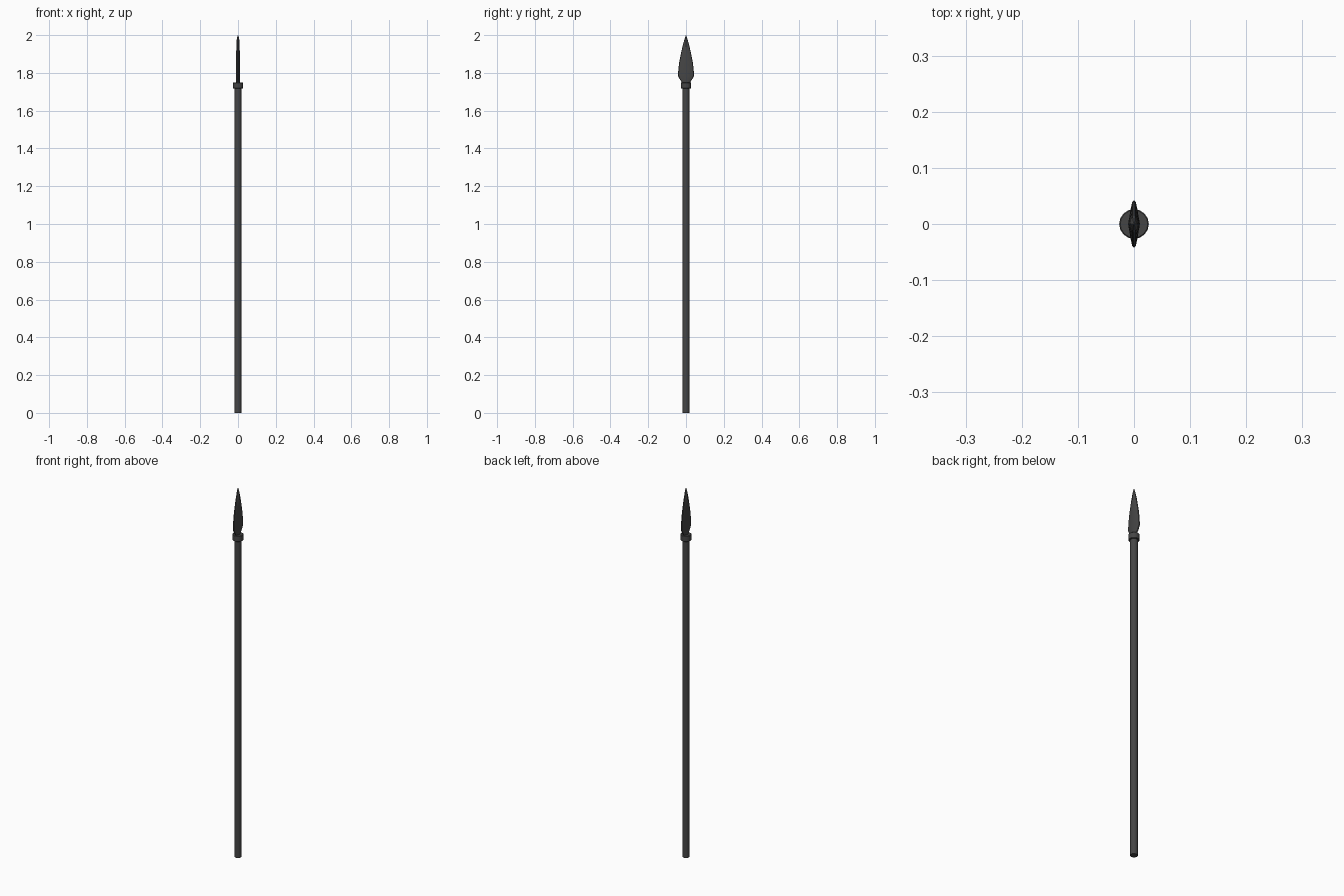
import bpy, bmesh
from math import radians

if "Cube" in bpy.data.objects:
    bpy.data.objects.remove(bpy.data.objects["Cube"])

dark = bpy.data.materials.new("dark_grey")
dark.diffuse_color = (0.06, 0.06, 0.06, 1)
dark.use_nodes = True
dark.node_tree.nodes["Principled BSDF"].inputs["Base Color"].default_value = dark.diffuse_color


def finish(obj, name, angle):
    obj.name = name
    obj.data.materials.append(dark)
    bpy.ops.object.select_all(action='DESELECT')
    obj.select_set(True)
    bpy.context.view_layer.objects.active = obj
    bpy.ops.object.shade_smooth_by_angle(angle=radians(angle))


def rod(name, radius, z0, z1, bevel=0.0):
    bpy.ops.mesh.primitive_cylinder_add(vertices=16, radius=radius, depth=z1 - z0,
                                        location=(0, 0, (z0 + z1) / 2))
    obj = bpy.context.object
    if bevel:
        mod = obj.modifiers.new("edge", 'BEVEL')
        mod.width = bevel
        mod.segments = 1
    finish(obj, name, 35)


# Shaft and the collar that holds the head
rod("shaft", 0.0185, 0.0, 1.735)
rod("collar", 0.0265, 1.717, 1.749, 0.002)

# Leaf-shaped blade: (height, half width in y, half thickness in x)
profile = [(1.735, 0.018, 0.010), (1.752, 0.023, 0.0105), (1.768, 0.034, 0.0105),
           (1.785, 0.0425, 0.0105), (1.82, 0.0405, 0.0105), (1.86, 0.0355, 0.010),
           (1.90, 0.0275, 0.0095), (1.94, 0.0185, 0.009), (1.975, 0.009, 0.007),
           (1.99, 0.004, 0.004)]
# Cross-section as fractions: thick ridge in the middle, blunt thin edges
section = [(1, 0), (0.55, 0.65), (0.3, 0.93), (0, 1), (-0.3, 0.93), (-0.55, 0.65),
           (-1, 0), (-0.55, -0.65), (-0.3, -0.93), (0, -1), (0.3, -0.93), (0.55, -0.65)]
bm = bmesh.new()
rings = [[bm.verts.new((t * sx, w * sy, z)) for sx, sy in section] for z, w, t in profile]
n = len(section)
for a, b in zip(rings, rings[1:]):
    for i in range(n):
        j = (i + 1) % n
        bm.faces.new((a[i], a[j], b[j], b[i]))
bm.faces.new(rings[0][::-1])
tip = bm.verts.new((0, 0, 2.0))
for i in range(n):
    bm.faces.new((rings[-1][i], rings[-1][(i + 1) % n], tip))
bmesh.ops.recalc_face_normals(bm, faces=bm.faces)
mesh = bpy.data.meshes.new("blade")
bm.to_mesh(mesh)
bm.free()
blade = bpy.data.objects.new("blade", mesh)
bpy.context.collection.objects.link(blade)
finish(blade, "blade", 30)
